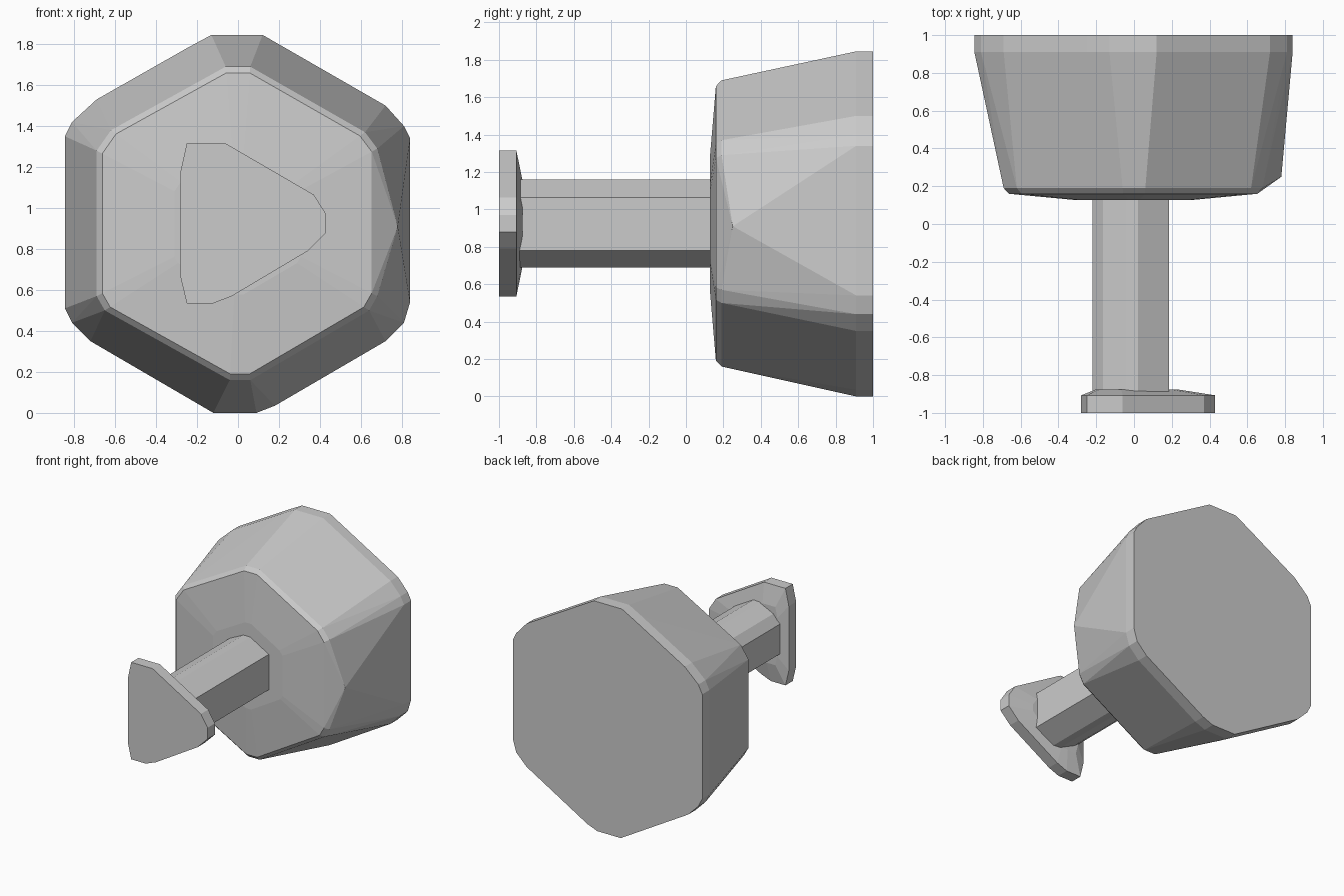
import bpy, bmesh

if "Cube" in bpy.data.objects:
    bpy.data.objects.remove(bpy.data.objects["Cube"])


def ring(outline, y, scale=1.0, centre=(0.0, 0.92)):
    """Place an x/z outline at depth y, optionally scaled about a centre."""
    cx, cz = centre
    return [(cx + (x - cx) * scale, y, cz + (z - cz) * scale) for x, z in outline]


def hull(name, points):
    """Faceted convex solid wrapped around stacked outlines."""
    bm = bmesh.new()
    for p in points:
        bm.verts.new(p)
    res = bmesh.ops.convex_hull(bm, input=bm.verts)
    loose = {g for g in res["geom_interior"] + res["geom_unused"]
             if isinstance(g, bmesh.types.BMVert)}
    bmesh.ops.delete(bm, geom=list(loose), context='VERTS')
    bmesh.ops.dissolve_limit(bm, angle_limit=0.01, verts=bm.verts, edges=bm.edges)
    bmesh.ops.recalc_face_normals(bm, faces=bm.faces)
    mesh = bpy.data.meshes.new(name)
    bm.to_mesh(mesh)
    bm.free()
    obj = bpy.data.objects.new(name, mesh)
    bpy.context.collection.objects.link(obj)
    return obj


# Head: worn hexagonal block tapering toward the shaft
back = [(-0.13, 1.845), (0.12, 1.845), (0.60, 1.57), (0.72, 1.50), (0.81, 1.40),
        (0.84, 1.34), (0.84, 0.54), (0.81, 0.44), (0.72, 0.35), (0.18, 0.035),
        (0.09, 0.0), (-0.12, 0.0), (-0.72, 0.35), (-0.81, 0.44),
        (-0.845, 0.51), (-0.845, 1.35), (-0.81, 1.42), (-0.69, 1.53), (-0.25, 1.78)]
front = [(-0.06, 1.69), (0.06, 1.69), (0.62, 1.37), (0.68, 1.29), (0.68, 0.57),
         (0.64, 0.50), (0.06, 0.16), (-0.04, 0.16), (-0.65, 0.50), (-0.69, 0.57),
         (-0.69, 1.28), (-0.62, 1.38)]
side_corner = [(0.78, 0.25, 0.91)]
hull("head", ring(back, 1.0) + ring(back, 0.91) + ring(front, 0.19)
     + ring(front, 0.16, 0.96) + ring(front, 0.127, 0.45) + side_corner)

# Shaft: six-sided bar with softened upper and lower edges
bar = [(0.185, 0.78), (0.185, 1.065), (0.02, 1.16), (-0.04, 1.16), (-0.165, 1.10),
       (-0.22, 1.03), (-0.22, 0.79), (-0.165, 0.75), (-0.04, 0.69), (0.02, 0.69)]
hull("shaft", ring(bar, -0.93) + ring(bar, 0.20))

# Foot plate: rounded triangle with a slight rise to the shaft
plate = [(-0.28, 0.66), (-0.25, 0.535), (-0.12, 0.535), (-0.03, 0.57), (0.34, 0.79),
         (0.43, 0.88), (0.43, 0.97), (0.37, 1.065), (-0.06, 1.315), (-0.25, 1.315),
         (-0.28, 1.18)]
hull("foot_plate", ring(plate, -1.0) + ring(plate, -0.907)
     + ring(plate, -0.875, 0.6, (-0.08, 0.925)))
